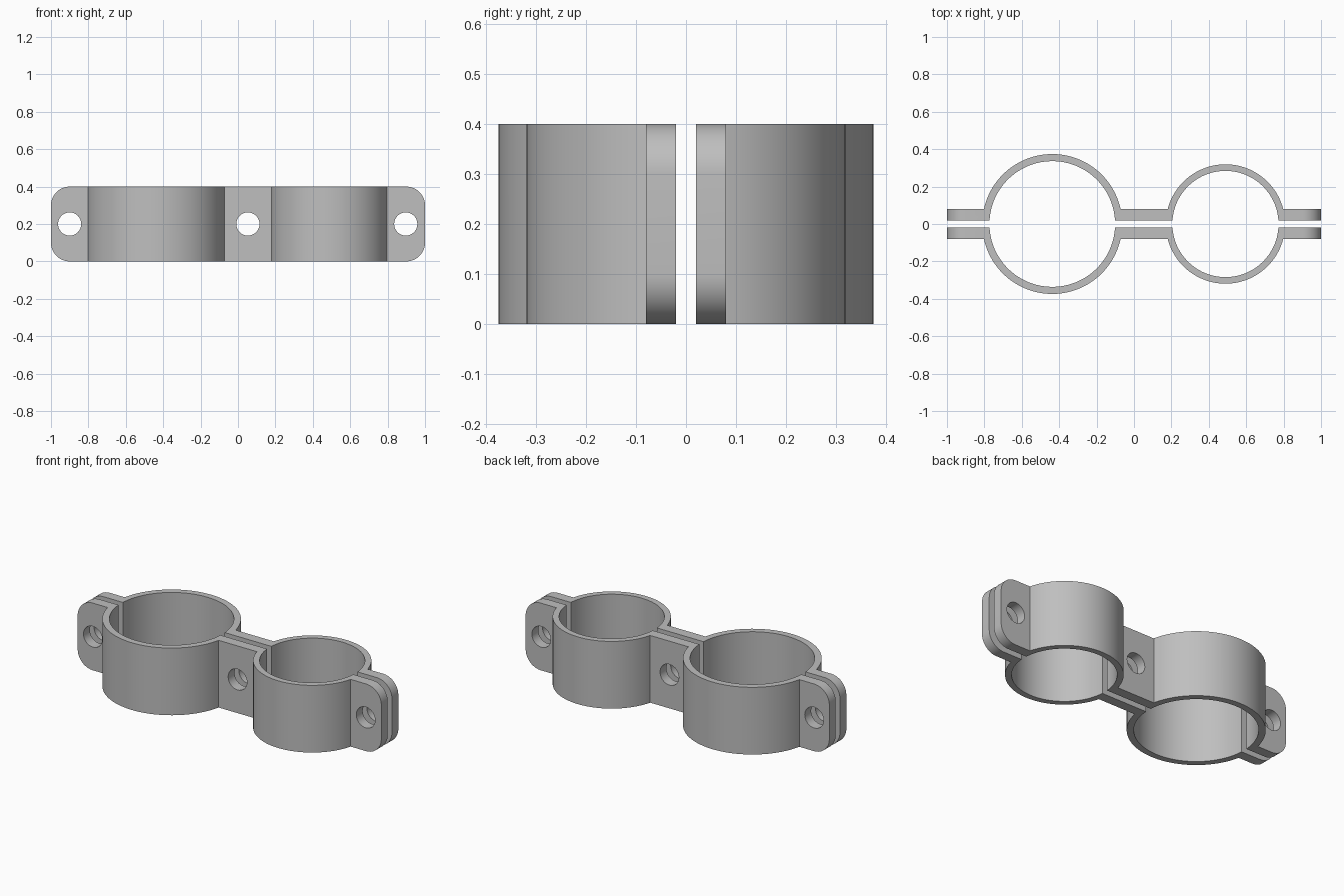
import bpy, bmesh, math

cube = bpy.data.objects.get("Cube")
if cube:
    bpy.data.objects.remove(cube, do_unlink=True)

HEIGHT, Y_IN, Y_OUT, CORNER = 0.4, 0.02, 0.08, 0.1
RINGS = [(-0.437, 0.374, 0.336), (0.489, 0.319, 0.284)]  # centre x, outer, inner radius
HOLES = [-0.9, 0.053, 0.897]

steel = bpy.data.materials.new("grey steel")
grey = (0.52, 0.52, 0.52, 1)
steel.use_nodes = True
steel.diffuse_color = grey
steel.node_tree.nodes["Principled BSDF"].inputs["Base Color"].default_value = grey


def prism(name, points, offset):
    """Closed outline extruded along an offset vector."""
    bm = bmesh.new()
    face = bm.faces.new([bm.verts.new(p) for p in points])
    ext = bmesh.ops.extrude_face_region(bm, geom=[face])
    moved = [g for g in ext["geom"] if isinstance(g, bmesh.types.BMVert)]
    bmesh.ops.translate(bm, verts=moved, vec=offset)
    bmesh.ops.recalc_face_normals(bm, faces=bm.faces)
    mesh = bpy.data.meshes.new(name)
    bm.to_mesh(mesh)
    bm.free()
    mesh.materials.append(steel)
    obj = bpy.data.objects.new(name, mesh)
    bpy.context.collection.objects.link(obj)
    return obj


def arc(cx, cy, r, start, end, n):
    return [(cx + r * math.cos(start + (end - start) * i / n),
             cy + r * math.sin(start + (end - start) * i / n)) for i in range(n + 1)]


def half_ring(cx, r, y):
    """Arc over the ring, right to left, ending at height y."""
    a = math.asin(y / r)
    return arc(cx, 0, r, a, math.pi - a, 48)


def cut(obj, cutter, operation):
    mod = obj.modifiers.new("cut", "BOOLEAN")
    mod.operation, mod.solver, mod.object = operation, "EXACT", cutter
    bpy.context.view_layer.objects.active = obj
    bpy.ops.object.modifier_apply(modifier=mod.name)
    bpy.data.objects.remove(cutter, do_unlink=True)


def clamp_half(name, side):
    # Plan outline: flat inner edge with two bores, then the outer edge back
    (xa, outa, ina), (xb, outb, inb) = RINGS
    plan = [(-1, Y_IN)] + half_ring(xa, ina, Y_IN)[::-1] + half_ring(xb, inb, Y_IN)[::-1]
    plan += [(1, Y_IN), (1, Y_OUT)] + half_ring(xb, outb, Y_OUT)
    plan += half_ring(xa, outa, Y_OUT) + [(-1, Y_OUT)]
    half = prism(name, [(x, side * y, 0) for x, y in plan], (0, 0, HEIGHT))

    # Rounded end corners
    q = math.pi / 2
    outline = []
    for i, (sx, sz) in enumerate([(1, 1), (-1, 1), (-1, -1), (1, -1)]):
        outline += arc(sx * (1 - CORNER), HEIGHT / 2 + sz * (HEIGHT / 2 - CORNER),
                       CORNER, i * q, (i + 1) * q, 12)
    cut(half, prism("corner_cutter", [(x, -1, z) for x, z in outline], (0, 2, 0)), "INTERSECT")

    # Bolt holes
    for hx in HOLES:
        circle = arc(hx, HEIGHT / 2, 0.062, 0, 2 * math.pi, 32)[:-1]
        cut(half, prism("hole_cutter", [(x, -0.15, z) for x, z in circle], (0, 0.3, 0)), "DIFFERENCE")

    bpy.ops.object.select_all(action="DESELECT")
    half.select_set(True)
    bpy.context.view_layer.objects.active = half
    bpy.ops.object.shade_smooth_by_angle(angle=math.radians(25))


clamp_half("front_clamp_half", -1)
clamp_half("back_clamp_half", 1)
